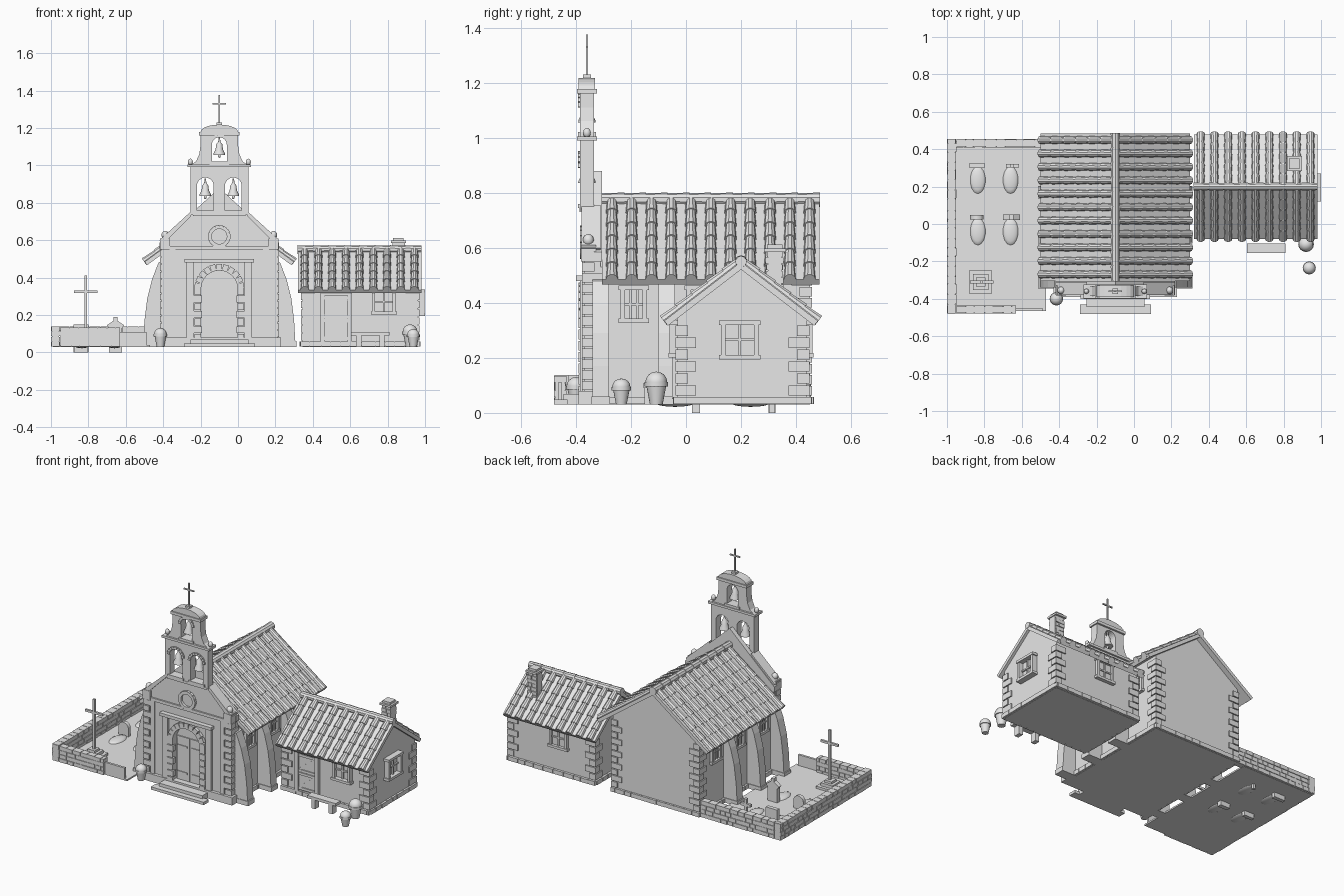
import bpy, bmesh, random
from math import pi, hypot, atan2, cos, sin, radians
from mathutils import Matrix, Vector

random.seed(4)
if "Cube" in bpy.data.objects:
    bpy.data.objects.remove(bpy.data.objects["Cube"])

stone = bpy.data.materials.new("pale grey stone")
stone.use_nodes = True
stone.diffuse_color = (0.8, 0.8, 0.8, 1)
stone.node_tree.nodes["Principled BSDF"].inputs["Base Color"].default_value = (0.8, 0.8, 0.8, 1)

move, turn, IDENTITY = Matrix.Translation, Matrix.Rotation, Matrix.Identity(4)
CX, BASE = -0.1, 0.03          # church axis and ground level


class Part:
    """Collects simple solids into one named object."""
    def __init__(self, name):
        self.name, self.bm = name, bmesh.new()

    def block(self, centre, size, place=IDENTITY):
        matrix = place @ move(centre) @ Matrix.Diagonal((*size, 1))
        bmesh.ops.create_cube(self.bm, size=1, matrix=matrix)

    def box(self, x0, x1, y0, y1, z0, z1):
        self.block(((x0 + x1) / 2, (y0 + y1) / 2, (z0 + z1) / 2), (x1 - x0, y1 - y0, z1 - z0))

    def prism(self, outline, start, end, axis="y"):
        rows = []
        for t in (start, end):
            rows.append([self.bm.verts.new((u, t, v) if axis == "y" else (t, u, v)) for u, v in outline])
        for row in rows:
            self.bm.faces.new(row)
        for i in range(len(outline)):
            self.bm.faces.new((rows[0][i - 1], rows[0][i], rows[1][i], rows[1][i - 1]))

    def cone(self, matrix, low, high, depth, sides=8):
        bmesh.ops.create_cone(self.bm, cap_ends=True, segments=sides, radius1=low,
                              radius2=high, depth=depth, matrix=matrix)

    def lathe(self, centre, profile, sides=16):
        rings = [[self.bm.verts.new(Vector(centre) + Vector((r * cos(2 * pi * i / sides), r * sin(2 * pi * i / sides), z)))
                  for i in range(sides)] for r, z in profile]
        for low, high in zip(rings, rings[1:]):
            for i in range(sides):
                self.bm.faces.new((low[i - 1], low[i], high[i], high[i - 1]))
        self.bm.faces.new(rings[0])
        self.bm.faces.new(rings[-1])

    def ball(self, centre, size):
        bmesh.ops.create_uvsphere(self.bm, u_segments=14, v_segments=8, radius=1,
                                  matrix=move(centre) @ Matrix.Diagonal((*size, 1)))

    def ring(self, centre, radius, start, end, count, size):
        for i in range(count):
            angle = start + (end - start) * (i + 0.5) / count
            self.block((radius, 0, 0), size, move(centre) @ turn(-angle, 4, "Y"))

    def cross(self, x, y, z0, z1, arm, bar_z, thick):
        self.box(x - thick, x + thick, y - thick, y + thick, z0, z1)
        self.box(x - arm, x + arm, y - thick, y + thick, bar_z - thick, bar_z + thick)

    def masonry(self, start, end, z0, z1, rows, thick, unit=0.05):
        run = Vector(end) - Vector(start)
        place = move((*start, 0)) @ turn(atan2(run.y, run.x), 4, "Z")
        height = (z1 - z0) / rows
        for row in range(rows):
            at = 0
            while at < run.length - 0.002:
                size = min(unit * random.uniform(0.75, 1.25), run.length - at)
                depth = thick * random.uniform(0.85, 1)
                self.block((at + size / 2, 0, z0 + (row + 0.5) * height),
                           (size - 0.003, depth, height - 0.003), place)
                at += size
        self.block((run.length / 2, 0, (z0 + z1) / 2), (run.length, thick * 0.75, z1 - z0 - 0.008), place)

    def quoins(self, x, y, inward_x, inward_y, z0, z1, count):
        step = (z1 - z0) / count
        for i in range(count):
            long_x, long_y = (0.075, 0.045) if i % 2 else (0.045, 0.075)
            self.block((x + inward_x * (long_x / 2 - 0.008), y + inward_y * (long_y / 2 - 0.008),
                        z0 + (i + 0.5) * step), (long_x, long_y, step - 0.006))

    def finish(self, smooth=False):
        bmesh.ops.recalc_face_normals(self.bm, faces=self.bm.faces)
        mesh = bpy.data.meshes.new(self.name)
        self.bm.to_mesh(mesh)
        self.bm.free()
        mesh.materials.append(stone)
        obj = bpy.data.objects.new(self.name, mesh)
        bpy.context.collection.objects.link(obj)
        if smooth:
            bpy.ops.object.select_all(action="DESELECT")
            obj.select_set(True)
            bpy.context.view_layer.objects.active = obj
            bpy.ops.object.shade_smooth_by_angle(angle=radians(35))
        return obj


def mirrored(half, x=CX):
    return [(x + u, v) for u, v in half] + [(x - u, v) for u, v in reversed(half) if u]


def arch(x, half, z0, spring):
    return [(x + half, z0)] + [(x + half * cos(pi * i / 12), spring + half * sin(pi * i / 12))
                               for i in range(13)] + [(x - half, z0)]


def cut(obj, cutter):
    tool = cutter.finish()
    tool.hide_render = True
    modifier = obj.modifiers.new("openings", "BOOLEAN")
    modifier.operation, modifier.object, modifier.solver = "DIFFERENCE", tool, "EXACT"
    bpy.context.view_layer.update()
    mesh = bpy.data.meshes.new_from_object(obj.evaluated_get(bpy.context.evaluated_depsgraph_get()))
    obj.modifiers.clear()
    obj.data = mesh
    bpy.data.objects.remove(tool)


def tile_roof(name, place, half_span, rise, length, columns, tiles, cap):
    roof, slope_length, angle = Part(name), hypot(half_span, rise), atan2(rise, half_span)
    tile = slope_length / tiles
    for side in (0, pi):
        slope = place @ turn(side, 4, "Z") @ turn(angle, 4, "Y")
        roof.block((slope_length / 2, 0, -0.012), (slope_length, length, 0.022), slope)
        for c in range(columns):
            y = (c + 0.5) * length / columns - length / 2
            for t in range(tiles):
                roof.cone(slope @ move(((t + 0.5) * tile, y, 0.002)) @ turn(pi / 2, 4, "Y"),
                          0.017, 0.022, tile * 1.04, 10)
    count = round(length / 0.08)
    for i in range(count):
        roof.cone(place @ move((0, (i + 0.5) * length / count - length / 2, 0)) @ turn(pi / 2, 4, "X"),
                  cap, cap * 0.88, length / count * 1.04, 10)
    roof.finish(smooth=True)


def window(name, place, width, height, depth, bars=1):
    frame = Part(name)
    for side in (-1, 1):
        frame.block((side * width / 2, -depth / 2, 0), (0.016, depth, height), place)
        frame.block((0, -depth / 2, side * height / 2), (width + 0.03, depth + 0.008, 0.016), place)
    for i in range(bars):
        frame.block((((i + 1) / (bars + 1) - 0.5) * width, -depth / 3, 0), (0.009, 0.012, height), place)
    frame.block((0, -depth / 3, 0), (width, 0.01, 0.009), place)
    frame.block((0, -0.002, 0), (width, 0.006, height), place)
    frame.finish()


def potted_bush(name, x, y, radius, height):
    pot = Part(name)
    pot.lathe((x, y, BASE), [(radius * 0.55, 0), (radius * 0.85, height * 0.55), (radius, height * 0.55),
                             (radius, height * 0.68), (radius * 0.8, height * 0.68)])
    pot.ball((x, y, BASE + height * 0.68), (radius * 0.95, radius * 0.95, height * 0.32))
    pot.finish(smooth=True)


# Nave with plinth, corner stones and buttresses
nave = Part("nave_walls")
nave.prism(mirrored([(0.31, BASE), (0.31, 0.53), (0, 0.755)]), -0.32, 0.45)
nave.finish()
trim = Part("nave_stonework")
for side in (-1, 1):
    trim.masonry((CX + side * 0.31, -0.3), (CX + side * 0.31, 0.45), BASE, 0.06, 1, 0.03, 0.06)
    trim.quoins(CX + side * 0.31, 0.45, -side, -1, 0.06, 0.5, 11)
trim.masonry((CX - 0.32, 0.45), (CX + 0.32, 0.45), BASE, 0.06, 1, 0.03, 0.06)
trim.finish()
buttress = Part("buttresses")
for side in (-1, 1):
    curve = [(0.29, BASE), (0.408, BASE), (0.4, 0.17), (0.385, 0.29), (0.36, 0.39), (0.325, 0.48), (0.29, 0.5)]
    for y in (-0.31, -0.07, 0.17):
        buttress.prism([(CX + side * u, v) for u, v in curve], y - 0.03, y + 0.03)
        buttress.box(CX + side * 0.35 - 0.063, CX + side * 0.35 + 0.063, y - 0.034, y + 0.034, BASE, 0.06)
    for i, y in enumerate((-0.19, 0.05, 0.29)):
        window(f"nave_window_{'left' if side > 0 else 'right'}_{i}",
               move((CX + side * 0.31, y, 0.395)) @ turn(side * pi / 2, 4, "Z"), 0.08, 0.12, 0.018, 2)
buttress.finish()
tile_roof("nave_roof", move((CX, 0.09, 0.775)), 0.4, 0.29, 0.79, 11, 6, 0.026)

# Facade with parapet and recessed doorway
facade = Part("facade")
facade.prism(mirrored([(0.31, BASE), (0.31, 0.585), (0.15, 0.735)]), -0.37, -0.31)
facade = facade.finish()
doorway = Part("doorway_cutter")
doorway.prism(arch(CX, 0.098, 0.06, 0.34), -0.4, -0.345)
cut(facade, doorway)
parapet = Part("gable_parapet")
parapet.prism(mirrored([(0.32, 0.55), (0.32, 0.585), (0, 0.88)]), -0.335, -0.305)
for side in (-1, 1):
    parapet.prism([(CX + side * u, v) for u, v in ((0.3, 0.58), (0.32, 0.6), (0.15, 0.755), (0.15, 0.73))], -0.38, -0.31)
parapet.finish()
ornament = Part("facade_stonework")
for side in (-1, 1):
    x = CX + side * 0.31
    ornament.quoins(x, -0.37, -side, 1, 0.08, 0.55, 12)
    ornament.box(CX + side * 0.25 - 0.015, CX + side * 0.25 + 0.015, -0.378, -0.36, 0.08, 0.55)
    ornament.box(CX + side * 0.155 - 0.02, CX + side * 0.155 + 0.02, -0.385, -0.36, BASE, 0.48)
    for i in range(7):
        ornament.block((CX + side * 0.115, -0.375, 0.08 + i * 0.041), (0.034 + i % 2 * 0.01, 0.03, 0.036))
    ornament.block((x - side * 0.02, -0.355, 0.58), (0.055, 0.055, 0.06))
ornament.box(CX - 0.185, CX + 0.185, -0.4, -0.36, 0.48, 0.5)
ornament.box(CX - 0.29, CX + 0.29, -0.38, -0.36, 0.55, 0.57)
ornament.box(CX - 0.33, CX + 0.33, -0.39, -0.3, BASE, 0.08)
ornament.box(CX - 0.14, CX + 0.14, -0.387, -0.36, 0.73, 0.745)
ornament.ring((CX, -0.375, 0.34), 0.115, 0, pi, 11, (0.036, 0.03, 0.03))
ornament.ring((CX, -0.375, 0.62), 0.05, 0, 2 * pi, 16, (0.02, 0.022, 0.021))
ornament.finish()
door = Part("church_door")
for side in (-1, 1):
    door.box(CX + side * 0.046 - 0.044, CX + side * 0.046 + 0.044, -0.352, -0.34, 0.06, 0.36)
    for z in (0.13, 0.3):
        door.block((CX + side * 0.05, -0.354, z), (0.07, 0.006, 0.01))
door.finish()
steps = Part("church_steps")
steps.box(CX - 0.19, CX + 0.19, -0.48, -0.43, BASE, 0.048)
steps.box(CX - 0.155, CX + 0.155, -0.445, -0.37, BASE, 0.068)
steps.finish()
finials = Part("finials")
for side in (-1, 1):
    finials.ball((CX + side * 0.29, -0.355, 0.628), (0.02, 0.02, 0.022))
    finials.ball((CX + side * 0.155, -0.36, 1.018), (0.014, 0.014, 0.018))
finials.finish(smooth=True)

# Bell tower with three arched openings
tower = Part("bell_tower")
tower.prism(mirrored([(0.155, 0.735), (0.155, 1), (0.125, 1.02), (0.107, 1.06), (0.1, 1.11), (0.1, 1.17)]), -0.385, -0.335)
tower = tower.finish()
openings, bells, tower_trim = Part("bell_opening_cutter"), Part("bells"), Part("bell_tower_trim")
for x, half, sill, spring in ((CX - 0.075, 0.045, 0.76, 0.89), (CX + 0.075, 0.045, 0.76, 0.89), (CX, 0.04, 1.02, 1.11)):
    openings.prism(arch(x, half, sill, spring), -0.42, -0.3)
    bells.lathe((x, -0.36, spring - 0.055), [(0.032, 0), (0.03, 0.01), (0.02, 0.03), (0.016, 0.058), (0.006, 0.07), (0.004, 0.095)])
    bells.ball((x, -0.36, spring - 0.058), (0.008, 0.008, 0.012))
    tower_trim.ring((x, -0.386, spring), half + 0.008, 0, pi, 9, (0.016, 0.014, 0.016))
    tower_trim.box(x - half - 0.012, x + half + 0.012, -0.393, -0.327, sill - 0.015, sill)
cut(tower, openings)
bells.finish(smooth=True)
tower_trim.box(CX - 0.17, CX + 0.17, -0.397, -0.323, 0.99, 1.005)
tower_trim.box(CX - 0.108, CX + 0.108, -0.397, -0.323, 1.16, 1.178)
tower_trim.prism([(CX + 0.1 * cos(pi * i / 10), 1.178 + 0.04 * sin(pi * i / 10)) for i in range(11)], -0.39, -0.33)
tower_trim.box(CX - 0.015, CX + 0.015, -0.375, -0.345, 1.2, 1.23)
tower_trim.cross(CX, -0.36, 1.22, 1.375, 0.036, 1.33, 0.004)
tower_trim.finish()

# Side house
house = Part("house_walls")
house.prism([(-0.03, BASE), (0.44, BASE), (0.44, 0.345), (0.205, 0.53), (-0.03, 0.345)], 0.345, 0.962, "x")
house.finish()
trim = Part("house_stonework")
for x, inward in ((0.345, 1), (0.962, -1)):
    trim.masonry((x, -0.03), (x, 0.44), BASE, 0.06, 1, 0.03, 0.06)
    for y, depth in ((-0.03, 1), (0.44, -1)):
        trim.quoins(x, y, inward, depth, 0.06, 0.32, 6)
for y in (-0.03, 0.44):
    trim.masonry((0.335, y), (0.972, y), BASE, 0.06, 1, 0.035, 0.06)
trim.finish()
tile_roof("house_roof", move((0.65, 0.2, 0.55)) @ turn(pi / 2, 4, "Z"), 0.28, 0.215, 0.66, 9, 5, 0.023)
window("house_window_front", move((0.78, -0.03, 0.27)), 0.11, 0.12, 0.03)
window("house_window_back", move((0.6, 0.44, 0.27)) @ turn(pi, 4, "Z"), 0.11, 0.12, 0.02)
window("house_window_side", move((0.962, 0.195, 0.265)) @ turn(pi / 2, 4, "Z"), 0.12, 0.125, 0.034)
door = Part("house_door")
for x in (0.452, 0.598):
    door.box(x - 0.012, x + 0.012, -0.05, -0.02, 0.05, 0.31)
door.box(0.44, 0.61, -0.052, -0.02, 0.305, 0.325)
door.box(0.46, 0.59, -0.036, -0.02, 0.06, 0.305)
for z in (0.075, 0.17, 0.19, 0.29):
    door.box(0.465, 0.585, -0.043, -0.03, z - 0.008, z + 0.008)
for z in (0.122, 0.24):
    door.block((0, 0, 0), (0.14, 0.01, 0.014), move((0.525, -0.037, z)) @ turn(-0.65, 4, "Y"))
door.finish()
chimney = Part("chimney")
chimney.masonry((0.825, 0.322), (0.892, 0.322), 0.42, 0.59, 7, 0.066, 0.034)
chimney.box(0.818, 0.898, 0.283, 0.363, 0.585, 0.598)
chimney.box(0.83, 0.886, 0.295, 0.35, 0.598, 0.612)
chimney.finish()
bench = Part("bench")
bench.box(0.605, 0.81, -0.155, -0.105, 0.09, 0.108)
for x in (0.645, 0.77):
    bench.box(x - 0.014, x + 0.014, -0.15, -0.11, BASE, 0.09)
bench.finish()
potted_bush("pot_by_house", 0.92, -0.108, 0.042, 0.12)
potted_bush("pot_in_front", 0.937, -0.235, 0.035, 0.095)
potted_bush("pot_by_church", -0.415, -0.4, 0.036, 0.1)

# Walled graveyard
yard = Part("yard_ground")
yard.box(-0.99, -0.47, -0.465, 0.44, BASE, 0.04)
yard.finish()
wall = Part("yard_wall")
wall.masonry((-0.975, -0.48), (-0.975, 0.455), BASE, 0.14, 4, 0.05)
wall.masonry((-0.95, 0.432), (-0.42, 0.432), BASE, 0.14, 4, 0.045)
wall.masonry((-0.95, -0.457), (-0.63, -0.457), BASE, 0.135, 4, 0.045)
wall.finish()
gate = Part("yard_gate")
gate.box(-0.63, -0.49, -0.465, -0.45, BASE, 0.11)
gate.finish()
memorial = Part("memorial_cross")
for half, top in ((0.062, 0.055), (0.042, 0.075), (0.025, 0.09)):
    memorial.box(-0.82 - half, -0.82 + half, -0.31 - half, -0.31 + half, BASE, top)
memorial.cross(-0.815, -0.31, 0.08, 0.412, 0.063, 0.325, 0.007)
memorial.finish()
mounds, headstones = Part("grave_mounds"), Part("headstones")
for x in (-0.835, -0.66):
    for y in (-0.04, 0.235):
        mounds.ball((x, y, 0.038), (0.042, 0.075, 0.016))
headstones.prism(arch(-0.84, 0.036, 0, 0.09), 0.025, 0.048)
headstones.box(-0.88, -0.8, 0.3, 0.325, 0, 0.15)
headstones.cross(-0.65, 0.312, 0, 0.16, 0.035, 0.12, 0.009)
headstones.prism(mirrored([(0.035, 0), (0.035, 0.13), (0.046, 0.145), (0.01, 0.17), (0.01, 0.19)], -0.655), 0.022, 0.05)
mounds.finish(smooth=True)
headstones.finish()
